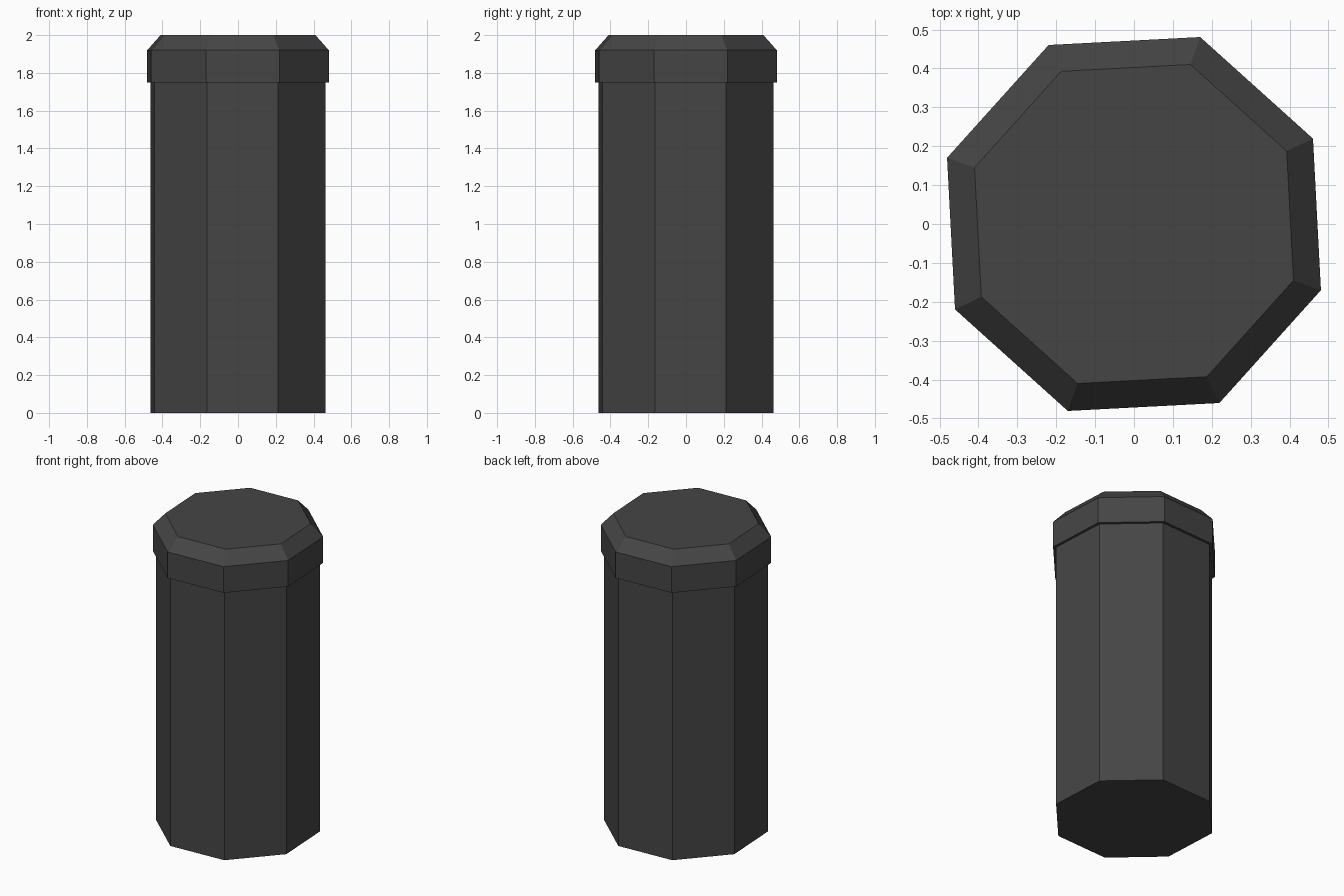
import bpy
import bmesh
from math import cos, sin, radians

cube = bpy.data.objects.get("Cube")
if cube:
    bpy.data.objects.remove(cube, do_unlink=True)

SIDES = 8
TURN = 25.5  # rotation of the octagon in degrees

dark_grey = bpy.data.materials.new("dark grey")
dark_grey.use_nodes = True
colour = (0.06, 0.06, 0.06, 1)
dark_grey.diffuse_color = colour
dark_grey.node_tree.nodes["Principled BSDF"].inputs["Base Color"].default_value = colour


def octagon_stack(name, profile):
    """Closed prism through (radius, height) rings, capped at both ends."""
    bm = bmesh.new()
    rings = []
    for radius, z in profile:
        angles = [radians(TURN + i * 360 / SIDES) for i in range(SIDES)]
        rings.append([bm.verts.new((radius * cos(a), radius * sin(a), z)) for a in angles])
    for low, high in zip(rings, rings[1:]):
        for i in range(SIDES):
            j = (i + 1) % SIDES
            bm.faces.new((low[i], low[j], high[j], high[i]))
    bm.faces.new(rings[0][::-1])
    bm.faces.new(rings[-1])
    mesh = bpy.data.meshes.new(name)
    bm.to_mesh(mesh)
    bm.free()
    mesh.materials.append(dark_grey)
    obj = bpy.data.objects.new(name, mesh)
    bpy.context.collection.objects.link(obj)
    return obj


# Tall straight body
octagon_stack("body", [(0.491, 0), (0.491, 1.75)])

# Overhanging lid with a chamfered top edge
octagon_stack("lid", [(0.51, 1.75), (0.51, 1.92), (0.435, 2.0)])
